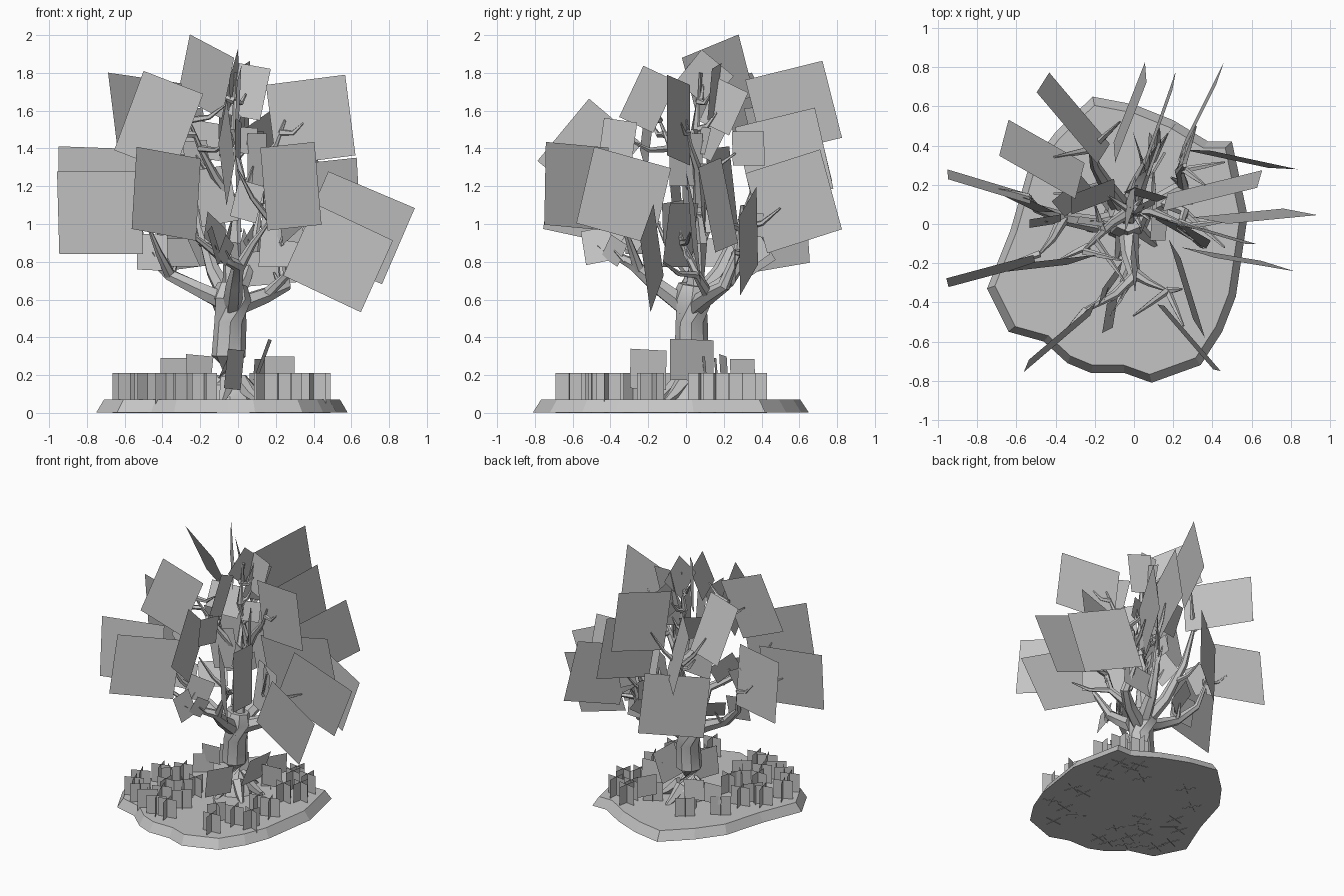
import bpy, bmesh, math, random
from mathutils import Vector, Matrix

if "Cube" in bpy.data.objects:
    bpy.data.objects.remove(bpy.data.objects["Cube"])
random.seed(7)

grey = bpy.data.materials.new("plain grey")
grey.use_nodes = True
colour = (0.55, 0.55, 0.55, 1)
grey.diffuse_color = colour
grey.node_tree.nodes["Principled BSDF"].inputs["Base Color"].default_value = colour


def finish(bm, name, smooth=False):
    mesh = bpy.data.meshes.new(name)
    bm.to_mesh(mesh)
    bm.free()
    mesh.materials.append(grey)
    obj = bpy.data.objects.new(name, mesh)
    bpy.context.collection.objects.link(obj)
    if smooth:
        bpy.ops.object.select_all(action="DESELECT")
        obj.select_set(True)
        bpy.context.view_layer.objects.active = obj
        bpy.ops.object.shade_smooth_by_angle(angle=math.radians(40))
    return obj


def add_card(bm, centre, yaw, width, height, roll=0, lean=0):
    """Flat rectangle standing upright, turned by yaw, lean and roll in degrees."""
    turn = (Matrix.Rotation(math.radians(yaw), 3, "Z")
            @ Matrix.Rotation(math.radians(lean), 3, "X")
            @ Matrix.Rotation(math.radians(roll), 3, "Y"))
    corners = [(-1, -1), (1, -1), (1, 1), (-1, 1)]
    bm.faces.new([bm.verts.new(Vector(centre) + turn @ Vector((x * width / 2, 0, z * height / 2)))
                  for x, z in corners])


def add_tube(bm, points, radii, sides=6):
    """Tapered tube through the points."""
    points = [Vector(p) for p in points]
    rings = []
    for i, p in enumerate(points):
        along = points[min(i + 1, len(points) - 1)] - points[max(i - 1, 0)]
        frame = along.to_track_quat("Z", "Y")
        ring = []
        for k in range(sides):
            a = math.tau * k / sides
            ring.append(bm.verts.new(p + frame @ Vector((math.cos(a), math.sin(a), 0)) * radii[i]))
        rings.append(ring)
    for low, high in zip(rings, rings[1:]):
        for k in range(sides):
            n = (k + 1) % sides
            bm.faces.new((low[k], low[n], high[n], high[k]))
    bm.faces.new(rings[0][::-1])
    bm.faces.new(rings[-1])


# Ground slab with bevelled, irregular rim
outline = [(-.21, .65), (0, .61), (.2, .53), (.38, .42), (.5, .42), (.58, .04), (.52, -.37),
           (.45, -.55), (.34, -.72), (.09, -.81), (-.05, -.76), (-.22, -.76), (-.34, -.71),
           (-.46, -.6), (-.64, -.55), (-.75, -.33), (-.63, -.03), (-.54, .28), (-.4, .47)]
middle = Vector((-.08, -.1))
bm = bmesh.new()
outer = [bm.verts.new((x, y, .003)) for x, y in outline]
inner = []
for x, y in outline:
    p = middle + (Vector((x, y)) - middle) * 0.94
    inner.append(bm.verts.new((p.x, p.y, .07)))
bm.faces.new(inner[::-1])
bm.faces.new(outer)
for i in range(len(outline)):
    j = (i + 1) % len(outline)
    bm.faces.new((outer[i], outer[j], inner[j], inner[i]))
bmesh.ops.recalc_face_normals(bm, faces=bm.faces)
finish(bm, "ground")

# Trunk with roots
bm = bmesh.new()
add_tube(bm, [(-.04, .03, .05), (-.05, .03, .15), (-.05, .03, .3), (-.04, .03, .48), (-.04, .03, .6), (-.03, .04, .68)],
         [.13, .1, .09, .085, .11, .08], 8)
for k in range(6):
    a = math.tau * k / 6 + .3
    d = Vector((math.cos(a), math.sin(a), 0))
    start = Vector((-.04, .03, .17))
    add_tube(bm, [start + d * .06, start + d * .14 - Vector((0, 0, .07)), start + d * .22 - Vector((0, 0, .12))],
             [.045, .03, .01], 5)
finish(bm, "trunk", True)

# Main limbs
limbs = [
    [(-.05, .03, .58), (-.2, .0, .65), (-.36, .03, .73), (-.5, .08, .87), (-.54, .14, 1.05)],
    [(-.02, .04, .56), (.14, .12, .62), (.25, .2, .67), (.23, .27, .85), (.26, .3, 1.1)],
    [(-.03, .0, .56), (-.02, -.16, .68), (.0, -.27, .78), (-.1, -.36, .83), (-.25, -.44, .95)],
    [(-.03, .05, .58), (.03, .22, .7), (.08, .33, .85), (.12, .4, 1.1)],
    [(-.04, .05, .58), (-.13, .18, .75), (-.2, .3, 1.0), (-.22, .38, 1.25)],
    [(-.03, .04, .6), (-.03, .07, .9), (.02, .08, 1.2), (-.02, .05, 1.5), (-.01, .08, 1.8)],
    [(.14, .12, .62), (.26, .06, .73), (.23, -.02, .9), (.3, -.08, 1.1)],
    [(.0, -.25, .76), (.08, -.3, .9), (.17, -.34, 1.02)],
    [(-.36, .03, .73), (-.42, -.08, .85), (-.48, -.15, 1.0)],
    [(.0, .07, 1.1), (.1, .06, 1.3), (.2, .02, 1.42), (.25, .0, 1.55)],
    [(-.01, .07, 1.1), (-.12, .0, 1.25), (-.2, -.08, 1.4), (-.26, -.14, 1.55)],
]
bm = bmesh.new()
for path in limbs:
    thick = .055 if path[0][2] <= .6 else .032
    add_tube(bm, path, [thick * (1 - .78 * i / (len(path) - 1)) for i in range(len(path))])
finish(bm, "limbs", True)

# Foliage cards: x, y, z, yaw, width, height, roll, lean
large_cards = [
    (-.74, .19, 1.18, -17, .44, .45, 2, 6), (-.73, -.24, 1.06, 15, .46, .44, 0, -6),
    (-.42, -.2, 1.54, 8, .34, .45, 21, -4), (-.47, .33, 1.58, -33, .45, .43, 8, 25),
    (-.17, .17, 1.78, -52, .4, .34, 18, 0), (-.31, .54, 1.42, -51, .48, .44, 5, 15),
    (-.02, .57, 1.61, 70, .45, .42, -13, 6), (.13, .52, 1.35, 71, .46, .44, -13, 2),
    (.34, .57, 1.12, 64, .46, .44, -16, 2), (.385, -.04, 1.55, -16, .44, .43, -7, 2),
    (.4, .17, 1.1, 15, .5, .46, -6, 10), (.54, .33, .91, -11, .48, .44, 20, -3),
    (.62, .04, .98, 3, .5, .44, 23, 6), (.53, -.18, .82, -11, .46, .42, 25, 3),
    (.27, -.33, 1.15, 108, .44, .42, 15, -4), (.28, -.58, 1.2, -49, .44, .44, -4, 3),
    (-.38, -.58, 1.16, 41, .45, .44, 8, -4), (-.06, -.51, 1.38, 99, .43, .37, -50, 0),
]
medium_cards = [
    (-.53, .1, 1.1, -20, .2, .2, 30, -10), (.25, -.03, .94, -30, .3, .34, 0, -8),
    (-.21, .14, 1.45, 25, .24, .22, 10, -25), (.06, .15, 1.7, -15, .18, .28, 10, -8),
    (-.12, -.3, .95, 60, .2, .16, 30, -10), (.0, -.36, 1.45, 80, .18, .2, 8, 0),
    (.0, -.2, 1.66, 95, .2, .3, 25, 5), (-.02, .1, 1.77, 80, .22, .22, 40, 8),
    (.1, .33, 1.4, 70, .18, .18, 0, 5), (.02, .2, 1.62, 75, .18, .25, 25, 0),
    (-.12, .0, 1.15, 10, .2, .3, -10, 0), (.05, -.05, 1.12, -20, .15, .2, 15, 0),
    (.17, .25, .77, 5, .27, .18, -5, 0), (.1, .0, 1.34, -60, .2, .28, 0, 0),
    (-.25, .5, 1.0, 38, .46, .46, -6, 0), (-.31, .14, .85, 40, .2, .18, 0, -35),
]
twigs = bmesh.new()
joints = [Vector(a).lerp(Vector(b), t) for path in limbs for a, b in zip(path[1:], path[2:]) for t in (0, .5, 1)]
for name, cards in (("large_foliage", large_cards), ("medium_foliage", medium_cards)):
    leaves = bmesh.new()
    for x, y, z, yaw, w, h, roll, lean in cards:
        centre = Vector((x, y, z))
        add_card(leaves, centre, yaw, w, h, roll, lean)
        below = [p for p in joints if p.z < z - .05]
        start = min(below, key=lambda p: (p - centre).length)
        end = start.lerp(centre, .75)
        bend = start.lerp(end, .55) - Vector((0, 0, .03))
        add_tube(twigs, [start, bend, end], [.02, .014, .005], 5)
    finish(leaves, name)

# Small foliage cards scattered on the inner branches
inner_joints = [p for p in joints if p.xy.length < .38 and p.z < 1.4]
leaves = bmesh.new()
for n in range(12):
    start = random.choice(inner_joints)
    a = math.atan2(start.y - .03, start.x + .03) + random.uniform(-.7, .7)
    reach = random.uniform(.05, .14)
    centre = start + Vector((math.cos(a) * reach, math.sin(a) * reach, random.uniform(.05, .15)))
    centre.z = max(centre.z, .85)
    size = random.uniform(.1, .18)
    add_card(leaves, centre, math.degrees(a), size, size * 1.2, random.uniform(-40, 40), random.uniform(-15, 15))
    add_tube(twigs, [start, start.lerp(centre, .5) - Vector((0, 0, .02)), centre], [.014, .01, .004], 4)
finish(leaves, "small_foliage")
finish(twigs, "twigs", True)

# Grass made of crossed upright cards
tufts = [(-.18, -.6), (.21, -.62), (.4, -.41), (.27, -.43), (.4, -.18), (-.38, -.55), (.42, .16),
         (.3, -.19), (-.48, -.5), (-.46, -.16), (.25, .36), (-.23, -.19), (.33, .08), (-.27, -.6),
         (-.21, .31), (.12, .23), (.27, .28), (.38, .3), (-.42, -.06), (-.54, -.16), (-.57, -.44),
         (-.33, -.45), (-.27, -.28), (.14, -.46), (-.6, -.32), (-.38, -.33), (-.18, -.42), (-.4, .15)]
grass = bmesh.new()
for x, y in tufts:
    yaw = random.uniform(0, 90)
    for turn in (0, 90):
        add_card(grass, (x, y, .105), yaw + turn, .14, .21)
finish(grass, "grass")

# Taller shrub cards around the trunk
shrubs = bmesh.new()
for x, y, z, yaw, size, roll, lean in [(-.34, .16, .22, 5, .14, 0, 5), (-.21, .2, .23, 15, .15, 5, 5),
                                       (-.02, -.2, .23, 65, .21, 3, 5), (.13, .03, .28, 85, .23, 2, 20),
                                       (.22, .1, .22, 5, .16, 0, 5), (.12, .3, .21, 60, .15, 0, 5)]:
    add_card(shrubs, (x, y, z), yaw, size, size, roll, lean)
finish(shrubs, "shrubs")
